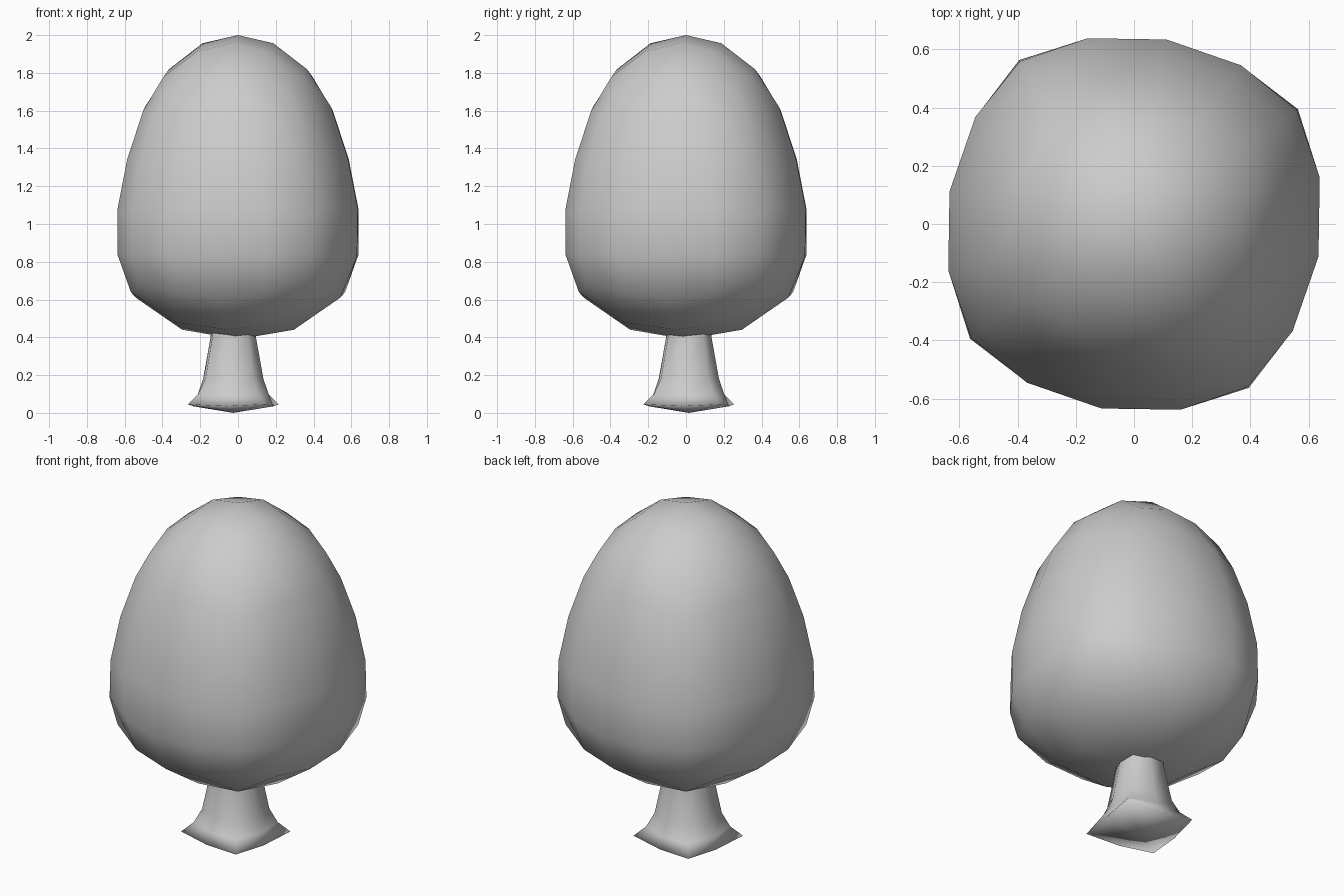
import bpy, bmesh
from math import radians, cos, sin

if "Cube" in bpy.data.objects:
    bpy.data.objects.remove(bpy.data.objects["Cube"])

TURN = radians(-10)  # whole tree is turned slightly about z


def ring(bm, mid, cor, count, centre=(0, 0)):
    """Rounded-square loop: mid/cor are (radius, z) at side middles and corners."""
    step = count // 8
    verts = []
    for n in range(count):
        k = n % (2 * step)
        k = min(k, 2 * step - k)                       # 0 = side middle, step = corner
        t = 0 if k == 0 else 1 if k == step else 0.36
        quarter = (n + step - 1) // (2 * step) if n % (2 * step) > step else n // (2 * step)
        side = -1 if n % (2 * step) > step else 1
        off = 0 if k == 0 else 45 if k == step else 24
        a = TURN + radians(90 * (quarter if side > 0 else n // (2 * step) + 1) + side * off)
        r = mid[0] + (cor[0] - mid[0]) * t
        z = mid[1] + (cor[1] - mid[1]) * t
        verts.append(bm.verts.new((centre[0] + r * cos(a), centre[1] + r * sin(a), z)))
    return verts


def bridge(bm, a, b):
    n = len(a)
    for i in range(n):
        j = (i + 1) % n
        bm.faces.new((a[i], a[j], b[j], b[i]))


def close(bm, loop, z, centre=(0, 0)):
    """Four quads meeting at a pole, from an 8-vertex loop."""
    pole = bm.verts.new((centre[0], centre[1], z))
    for m in range(1, 8, 2):
        bm.faces.new((pole, loop[m - 1], loop[m], loop[(m + 1) % 8]))


def grid_cap(bm, outer, inner):
    """Outer 16 loop to inner 8 loop, as a 4 x 4 grid."""
    for m in range(8):
        o, i2 = 2 * m, inner[(m + 1) % 8]
        if m % 2 == 0:
            bm.faces.new((inner[m], outer[o], outer[o + 1], i2))
        else:
            bm.faces.new((inner[m], outer[o - 1], outer[o], outer[o + 1]))
            bm.faces.new((inner[m], outer[o + 1], outer[(o + 2) % 16], i2))


def finish(bm, name):
    bmesh.ops.recalc_face_normals(bm, faces=bm.faces)
    for f in bm.faces:
        f.smooth = True
    me = bpy.data.meshes.new(name)
    bm.to_mesh(me)
    bm.free()
    bpy.context.collection.objects.link(bpy.data.objects.new(name, me))


# Foliage: egg-shaped rounded block
bm = bmesh.new()
rows = [((.37, 1.82), (.47, 1.71)),
        ((.50, 1.62), (.55, 1.56)),
        ((.59, 1.35), (.63, 1.33)),
        ((.644, 1.08), (.683, 1.07)),
        ((.64, .83), (.688, .85)),
        ((.55, .61), (.645, .69))]
loops = [ring(bm, m, c, 16) for m, c in rows]
for a, b in zip(loops, loops[1:]):
    bridge(bm, a, b)
top = ring(bm, (.19, 1.957), (.27, 1.91), 8)
grid_cap(bm, loops[0], top)
close(bm, top, 2.0)
bottom = ring(bm, (.30, .44), (.40, .48), 8)
grid_cap(bm, loops[-1], bottom)
close(bm, bottom, .39)
finish(bm, "foliage")

# Trunk: eight-sided, flaring to a square foot
bm = bmesh.new()
c = (-.025, .015)
rows = [((.215, .035), (.293, .045)),
        ((.19, .10), (.225, .10)),
        ((.162, .18), (.18, .18)),
        ((.122, .40), (.135, .40)),
        ((.115, .50), (.125, .50))]
loops = [ring(bm, m, k, 8, c) for m, k in rows]
for a, b in zip(loops, loops[1:]):
    bridge(bm, a, b)
close(bm, loops[0], 0.0, c)
close(bm, loops[-1], .51, c)
finish(bm, "trunk")
